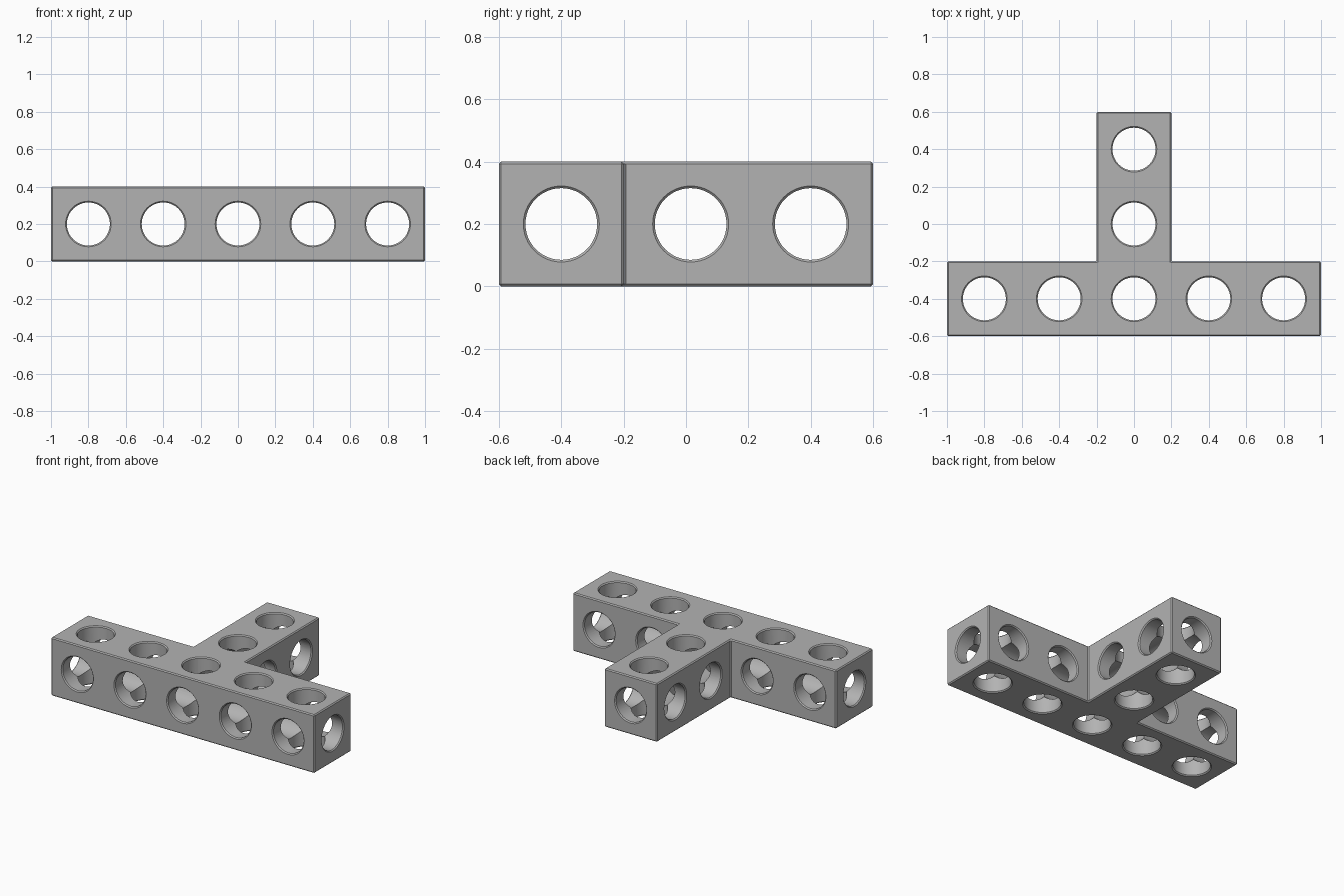
import bpy
import bmesh
from math import pi
from mathutils import Matrix, Vector

cube = bpy.data.objects.get("Cube")
if cube:
    bpy.data.objects.remove(cube, do_unlink=True)

HEIGHT = 0.4
RADIUS = 0.115
CHAMFER = 0.007
SPACING = 0.4
SIDES = 48

grey = bpy.data.materials.new("plain grey")
grey.use_nodes = True
colour = (0.45, 0.45, 0.45, 1)
grey.diffuse_color = colour
grey.node_tree.nodes["Principled BSDF"].inputs["Base Color"].default_value = colour


def make_object(name, bm):
    mesh = bpy.data.meshes.new(name)
    bmesh.ops.recalc_face_normals(bm, faces=bm.faces)
    bm.to_mesh(mesh)
    bm.free()
    mesh.materials.append(grey)
    obj = bpy.data.objects.new(name, mesh)
    bpy.context.collection.objects.link(obj)
    return obj


def hole_cutter(centre, axis, length):
    """Round bar with flared ends, so each hole gets a chamfered rim."""
    over = 0.02
    half = length / 2
    wide = RADIUS + CHAMFER + over
    stations = [(-half - over, wide), (-half + CHAMFER, RADIUS),
                (half - CHAMFER, RADIUS), (half + over, wide)]
    bm = bmesh.new()
    rings = []
    for along, radius in stations:
        ring = bmesh.ops.create_circle(
            bm, segments=SIDES, radius=radius,
            matrix=Matrix.Translation((0, 0, along)))["verts"]
        rings.append(ring)
    for low, high in zip(rings, rings[1:]):
        for i in range(SIDES):
            j = (i + 1) % SIDES
            bm.faces.new((low[i], low[j], high[j], high[i]))
    bm.faces.new(rings[0])
    bm.faces.new(rings[-1])
    turn = {"x": Matrix.Rotation(pi / 2, 4, "Y"),
            "y": Matrix.Rotation(pi / 2, 4, "X"),
            "z": Matrix.Identity(4)}[axis]
    bm.transform(Matrix.Translation(Vector(centre)) @ turn)
    cutter = make_object("hole_cutter", bm)
    cutter.hide_render = True
    return cutter


# T-shaped beam, extruded from its outline
outline = [(-1, -0.6), (1, -0.6), (1, -0.2), (0.2, -0.2),
           (0.2, 0.6), (-0.2, 0.6), (-0.2, -0.2), (-1, -0.2)]
bm = bmesh.new()
base = bm.faces.new([bm.verts.new((x, y, 0)) for x, y in outline])
top = bmesh.ops.extrude_face_region(bm, geom=[base])["geom"]
bmesh.ops.translate(bm, vec=(0, 0, HEIGHT),
                    verts=[v for v in top if isinstance(v, bmesh.types.BMVert)])
beam = make_object("tee_beam", bm)

# Narrow chamfer on the outer edges
bevel = beam.modifiers.new("edge_chamfer", "BEVEL")
bevel.width = CHAMFER
bevel.segments = 1

# Holes across the bar and the stem along all three directions
mid = HEIGHT / 2
cutters = []
for i in range(-2, 3):
    x = i * SPACING
    cutters.append(hole_cutter((x, -0.4, mid), "z", HEIGHT))
    if i == 0:
        cutters.append(hole_cutter((x, 0, mid), "y", 1.2))
    else:
        cutters.append(hole_cutter((x, -0.4, mid), "y", 0.4))
for y in (0, 0.4):
    cutters.append(hole_cutter((0, y, mid), "z", HEIGHT))
cutters.append(hole_cutter((0, -0.4, mid), "x", 2))
for y in (0.015, 0.4):
    cutters.append(hole_cutter((0, y, mid), "x", 0.4))

for cutter in cutters:
    cut = beam.modifiers.new("hole", "BOOLEAN")
    cut.operation = "DIFFERENCE"
    cut.solver = "EXACT"
    cut.object = cutter

# Bake the cuts and discard the cutters
bpy.context.view_layer.update()
graph = bpy.context.evaluated_depsgraph_get()
cut_mesh = bpy.data.meshes.new_from_object(beam.evaluated_get(graph))
beam.modifiers.clear()
beam.data = cut_mesh
for cutter in cutters:
    bpy.data.objects.remove(cutter, do_unlink=True)
cut_mesh.materials.clear()
cut_mesh.materials.append(grey)
for face in cut_mesh.polygons:
    face.material_index = 0

# Smooth bores, crisp edges
bpy.ops.object.select_all(action="DESELECT")
beam.select_set(True)
bpy.context.view_layer.objects.active = beam
bpy.ops.object.shade_smooth_by_angle(angle=pi / 6)
